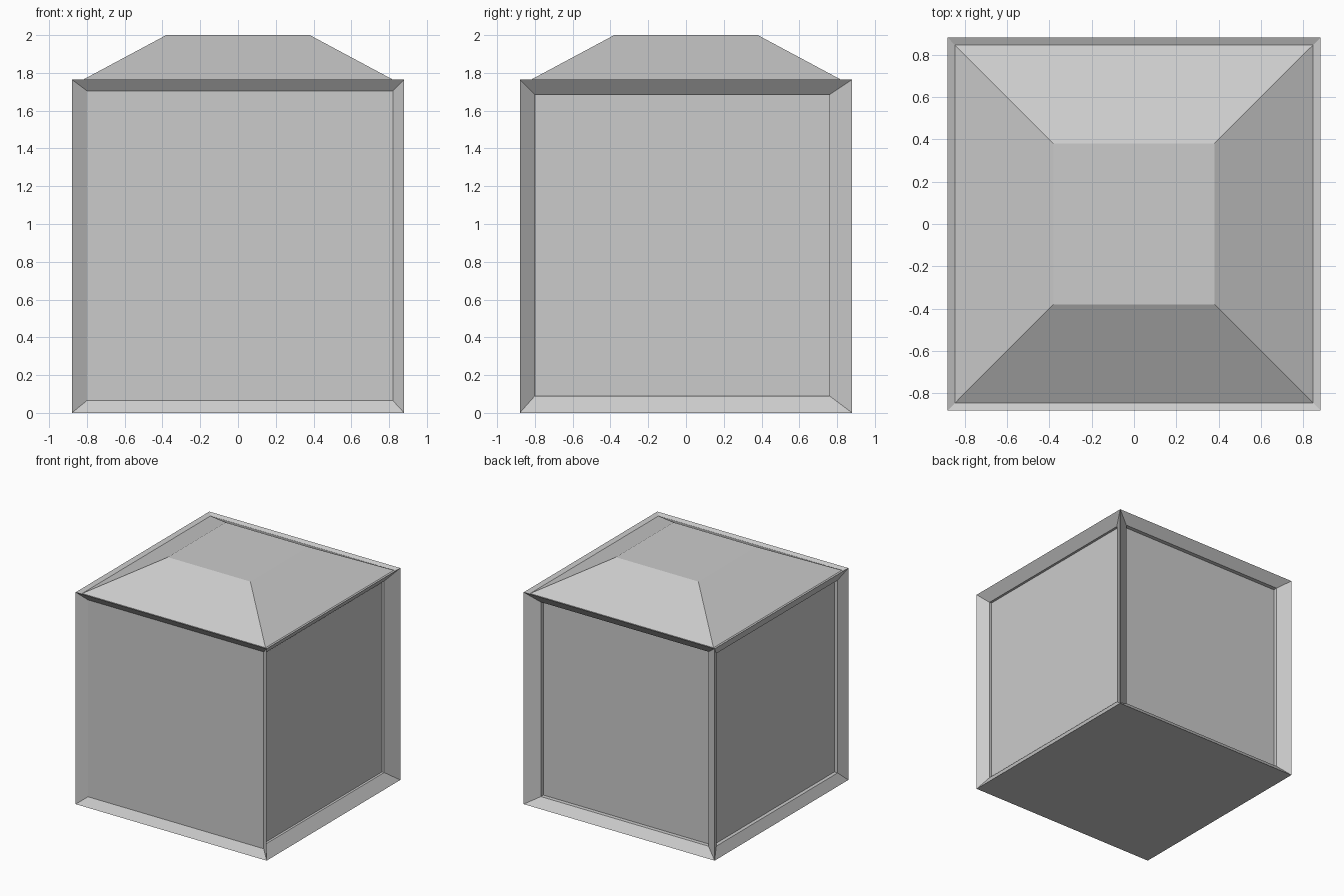
import bpy
import bmesh
from mathutils import Vector

if "Cube" in bpy.data.objects:
    bpy.data.objects.remove(bpy.data.objects["Cube"], do_unlink=True)

HALF = 0.88      # half width of the block
HEIGHT = 1.765   # height of the block without its raised lid

# One plain grey for the whole model
grey = bpy.data.materials.new("plain_grey")
grey.use_nodes = True
GREY = (0.6, 0.6, 0.6, 1.0)
grey.diffuse_color = GREY
grey.node_tree.nodes["Principled BSDF"].inputs["Base Color"].default_value = GREY


def face_towards(bm, normal):
    bm.normal_update()
    return max(bm.faces, key=lambda f: f.normal.dot(normal) + 0.01 * f.calc_center_median().dot(normal))


def extrude(bm, face, offset):
    """Extrude one face and return the moved cap."""
    cap = bmesh.ops.extrude_discrete_faces(bm, faces=[face])["faces"][0]
    bmesh.ops.translate(bm, verts=cap.verts, vec=offset)
    return cap


def recess(bm, normal, low, high, bottom, top, depth, step):
    """Sink a side face with sloping borders, then a straight step."""
    normal = Vector(normal)
    axis = 1 if normal.x else 0
    cap = extrude(bm, face_towards(bm, normal), -normal * depth)
    for v in cap.verts:
        v.co[axis] += low if v.co[axis] < 0 else -high
        v.co.z += bottom if v.co.z < HEIGHT / 2 else -top
    if step:
        extrude(bm, cap, -normal * step)


def narrow(face, half):
    for v in face.verts:
        v.co.x = half if v.co.x > 0 else -half
        v.co.y = half if v.co.y > 0 else -half


# Block
bm = bmesh.new()
bmesh.ops.create_cube(bm, size=1)
for v in bm.verts:
    v.co = Vector((v.co.x * 2 * HALF, v.co.y * 2 * HALF, (v.co.z + 0.5) * HEIGHT))

# Sunken side panels: front, back, +x side, -x side
recess(bm, (0, -1, 0), 0.08, 0.06, 0.065, 0.06, 0.047, 0)
recess(bm, (0, 1, 0), 0.10, 0.115, 0.07, 0.075, 0.062, 0.034)
recess(bm, (1, 0, 0), 0.08, 0.12, 0.09, 0.08, 0.065, 0.02)
recess(bm, (-1, 0, 0), 0.084, 0.08, 0.08, 0.08, 0.04, 0.03)

# Sloping rim around the top, then the raised lid
rim = extrude(bm, face_towards(bm, Vector((0, 0, 1))), Vector((0, 0, -0.014)))
narrow(rim, 0.845)
lid = extrude(bm, rim, Vector((0, 0, 2.014 - HEIGHT)))
narrow(lid, 0.38)

bmesh.ops.recalc_face_normals(bm, faces=bm.faces)
mesh = bpy.data.meshes.new("panelled_block")
bm.to_mesh(mesh)
bm.free()
mesh.materials.append(grey)
block = bpy.data.objects.new("panelled_block", mesh)
bpy.context.collection.objects.link(block)
